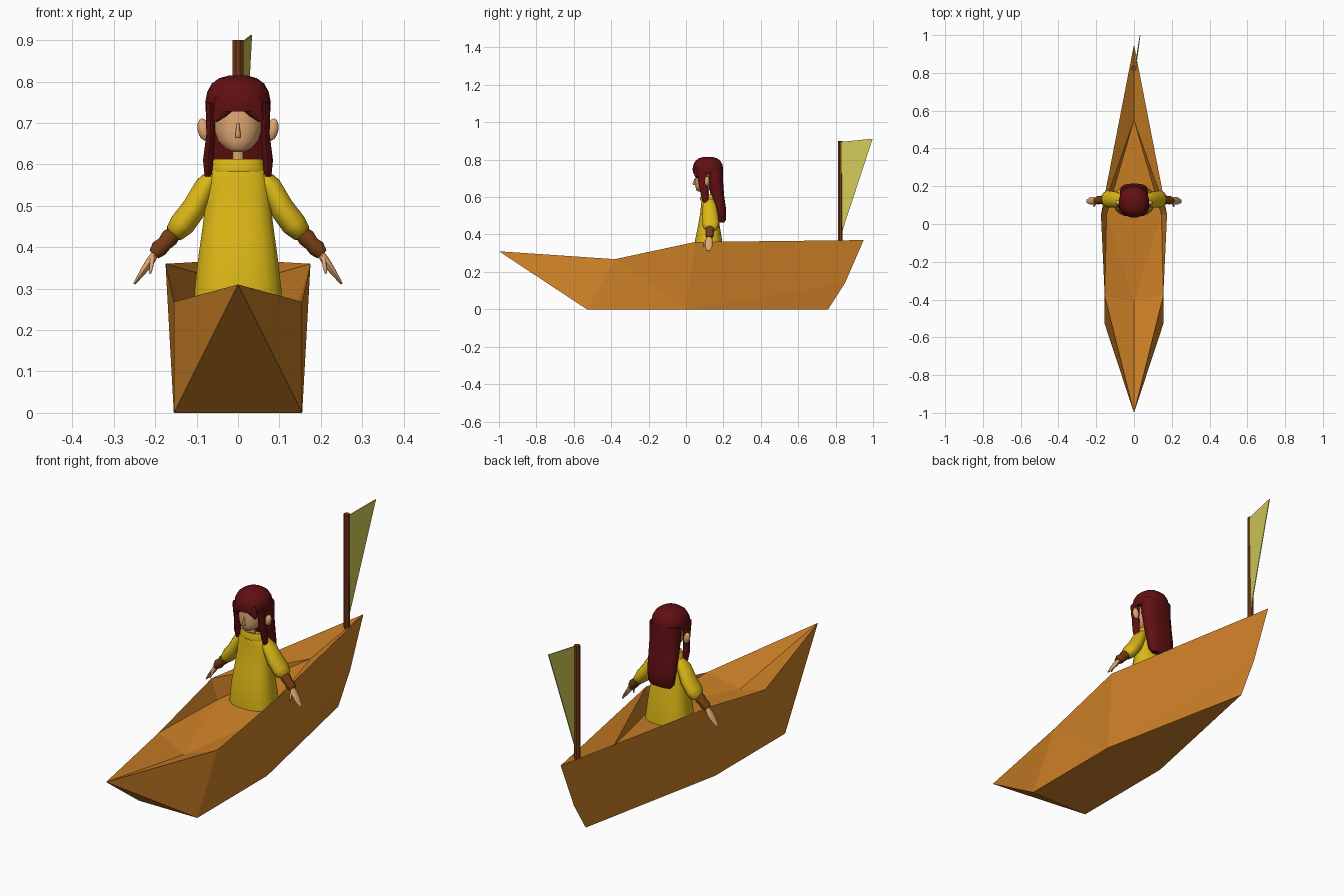
import bpy, bmesh, math
from mathutils import Vector

COLOURS = {
    "boat_orange": (0.62, 0.22, 0.02), "dress_yellow": (0.72, 0.48, 0.008),
    "hair_red": (0.12, 0.005, 0.006), "skin": (0.74, 0.39, 0.17),
    "wood_brown": (0.18, 0.045, 0.007), "sail_cream": (0.65, 0.6, 0.1),
}
MATS = {}
for key, col in COLOURS.items():
    MATS[key] = bpy.data.materials.new(key)
    MATS[key].diffuse_color = (*col, 1)


def finish(name, bm, mat, angle=None):
    bmesh.ops.recalc_face_normals(bm, faces=bm.faces)
    me = bpy.data.meshes.new(name)
    bm.to_mesh(me)
    bm.free()
    me.materials.append(MATS[mat])
    if angle:
        me.shade_smooth()
        me.set_sharp_from_angle(angle=math.radians(angle))
    ob = bpy.data.objects.new(name, me)
    bpy.context.collection.objects.link(ob)
    return ob


def poly(name, verts, faces, mat):
    bm = bmesh.new()
    vs = [bm.verts.new(v) for v in verts]
    for f in faces:
        bm.faces.new([vs[i] for i in f])
    return finish(name, bm, mat)


def tube(name, rings, mat, n=16, box=1.0, side=1, angle=50):
    """Loft of (x, y, z, in-plane radius, depth radius); box < 1 squares it."""
    bm = bmesh.new()
    pts = [Vector((r[0] * side, r[1], r[2])) for r in rings]
    loops = []
    for i, (p, r) in enumerate(zip(pts, rings)):
        t = pts[min(i + 1, len(pts) - 1)] - pts[max(i - 1, 0)]
        u = Vector((0, 1, 0)).cross(t).normalized()
        if len(set(q[0] for q in rings)) == 1:      # upright: keep rings level
            u, v = Vector((1, 0, 0)), Vector((0, 1, 0))
        else:
            v = t.cross(u).normalized()
        loop = []
        for k in range(n):
            a = 2 * math.pi * (k + 0.5) / n
            c, s = math.cos(a), math.sin(a)
            c = math.copysign(abs(c) ** box, c)
            s = math.copysign(abs(s) ** box, s)
            loop.append(bm.verts.new(p + u * c * r[3] + v * s * r[4]))
        loops.append(loop)
    for a, b in zip(loops, loops[1:]):
        for k in range(n):
            bm.faces.new((a[k], a[(k + 1) % n], b[(k + 1) % n], b[k]))
    bm.faces.new(loops[0])
    bm.faces.new(loops[-1])
    return finish(name, bm, mat, angle)


def ball(name, loc, scale, mat, tilt=0):
    bm = bmesh.new()
    bmesh.ops.create_uvsphere(bm, u_segments=14, v_segments=8, radius=1)
    ob = finish(name, bm, mat, 60)
    ob.location, ob.scale, ob.rotation_euler = loc, scale, (0, tilt, 0)
    return ob


# Faceted hull with sunken deck: 0-4 centreline, 5-6 deck ends, 7-11 right, 12-16 left
sides = [(0.155, -0.38, 0.268), (0.175, 0.05, 0.36), (0.155, -0.53, 0),
         (0.155, 0.0, 0), (0.145, 0.05, 0.265)]
centre = [(0, -1, 0.31), (0, 0.95, 0.37), (0, 0.85, 0.14), (0, 0.76, 0),
          (0, -0.41, 0.217), (0, 0.55, 0.31)]
verts = centre + sides + [(-x, y, z) for x, y, z in sides]
faces = [(0, 8, 13), (8, 9, 3, 14, 13), (4, 10, 15), (10, 5, 15)]
for o in (6, 11):
    t1, t2, b1, b2, f1 = range(o, o + 5)
    faces += [(0, b1, t1), (t1, b1, b2), (t1, b2, t2), (t2, b2, 2), (b2, 3, 2),
              (t2, 2, 1), (0, t1, 4), (t1, f1, 4), (t1, t2, f1),
              (t2, 1, 5), (t2, 5, f1)]
poly("hull", verts, faces, "boat_orange")

# Mast and pennant sail at the stern
tube("mast", [(0, 0.825, 0.33, 0.014, 0.014), (0, 0.825, 0.9, 0.014, 0.014)],
     "wood_brown", n=8, angle=30)
tri = [(0.006, 0.825, 0.385), (0.012, 0.83, 0.895), (0.034, 0.998, 0.912)]
poly("sail", tri + [(x - 0.004, y, z) for x, y, z in tri],
     [(0, 1, 2), (5, 4, 3), (0, 3, 4, 1), (1, 4, 5, 2), (2, 5, 3, 0)], "sail_cream")

# Dress and collar
tube("dress", [(0, 0.122, 0.25, 0.108, 0.082), (0, 0.122, 0.30, 0.106, 0.08),
               (0, 0.121, 0.37, 0.098, 0.073), (0, 0.122, 0.44, 0.088, 0.06),
               (0, 0.123, 0.51, 0.079, 0.048), (0, 0.123, 0.56, 0.075, 0.043),
               (0, 0.122, 0.585, 0.066, 0.04), (0, 0.121, 0.6, 0.05, 0.034)],
     "dress_yellow", box=0.75)
tube("collar", [(0, 0.12, 0.582, 0.068, 0.045), (0, 0.12, 0.592, 0.07, 0.046),
                (0, 0.12, 0.613, 0.06, 0.04), (0, 0.12, 0.613, 0.05, 0.033),
                (0, 0.12, 0.598, 0.045, 0.03)], "dress_yellow", n=12)

# Neck and head
tube("neck", [(0, 0.11, 0.58, 0.014, 0.014), (0, 0.11, 0.66, 0.014, 0.014)], "skin", n=10)
tube("head", [(0, 0.082, 0.63, 0.014, 0.018), (0, 0.088, 0.638, 0.032, 0.034),
              (0, 0.098, 0.658, 0.05, 0.049), (0, 0.103, 0.685, 0.058, 0.055),
              (0, 0.105, 0.72, 0.06, 0.055), (0, 0.105, 0.765, 0.058, 0.052)], "skin", n=20)
tube("nose", [(0, 0.046, 0.664, 0.007, 0.007), (0, 0.042, 0.671, 0.007, 0.008),
              (0, 0.049, 0.7, 0.003, 0.004)], "skin", n=8)

# Hair: crown, long back fall, fringe wisps and side locks
tube("hair_crown", [(0, 0.117, 0.728, 0.079, 0.08), (0, 0.117, 0.75, 0.08, 0.083),
                    (0, 0.117, 0.775, 0.075, 0.078), (0, 0.117, 0.795, 0.064, 0.066),
                    (0, 0.117, 0.808, 0.046, 0.048), (0, 0.117, 0.815, 0.02, 0.022)],
     "hair_red", n=20, box=0.9)
tube("hair_back", [(0, 0.188, 0.463, 0.052, 0.016), (0, 0.188, 0.48, 0.066, 0.026),
                   (0, 0.182, 0.54, 0.072, 0.032), (0, 0.168, 0.61, 0.074, 0.036),
                   (0, 0.157, 0.68, 0.074, 0.042), (0, 0.152, 0.75, 0.076, 0.046)],
     "hair_red", n=20, box=0.8)

for s, label in ((1, "right"), (-1, "left")):
    tube(label + "_lock", [(0.072, 0.105, 0.572, 0.009, 0.014), (0.072, 0.1, 0.61, 0.013, 0.02),
                           (0.066, 0.09, 0.67, 0.011, 0.022), (0.066, 0.085, 0.75, 0.012, 0.03)],
         "hair_red", n=10, side=s)
    tube(label + "_fringe", [(0.056, 0.058, 0.706, 0.007, 0.008), (0.042, 0.054, 0.728, 0.02, 0.013),
                             (0.03, 0.056, 0.75, 0.03, 0.014)], "hair_red", n=10, side=s)
    ball(label + "_ear", (0.083 * s, 0.112, 0.684), (0.015, 0.014, 0.027), "skin", 0.2 * s)
    # Puffed sleeve, two-part cuff and flat tapering hand
    tube(label + "_sleeve", [(0.055, 0.124, 0.578, 0.018, 0.026), (0.078, 0.126, 0.548, 0.027, 0.038),
                             (0.105, 0.13, 0.495, 0.031, 0.044), (0.135, 0.132, 0.455, 0.032, 0.046),
                             (0.153, 0.132, 0.435, 0.025, 0.038), (0.161, 0.13, 0.427, 0.014, 0.02)],
         "dress_yellow", n=12, side=s)
    tube(label + "_cuff", [(0.152, 0.128, 0.436, 0.018, 0.02), (0.165, 0.128, 0.423, 0.023, 0.025),
                           (0.178, 0.127, 0.408, 0.019, 0.021), (0.19, 0.126, 0.397, 0.022, 0.023),
                           (0.203, 0.125, 0.383, 0.015, 0.017)], "wood_brown", n=10, side=s)
    tube(label + "_hand", [(0.195, 0.125, 0.392, 0.009, 0.011), (0.213, 0.124, 0.364, 0.011, 0.02),
                           (0.23, 0.122, 0.34, 0.008, 0.02), (0.25, 0.12, 0.312, 0.003, 0.009)],
         "skin", n=10, side=s)
    tube(label + "_thumb", [(0.206, 0.115, 0.376, 0.006, 0.007), (0.209, 0.098, 0.354, 0.005, 0.006),
                            (0.212, 0.093, 0.337, 0.003, 0.003)], "skin", n=8, side=s)
